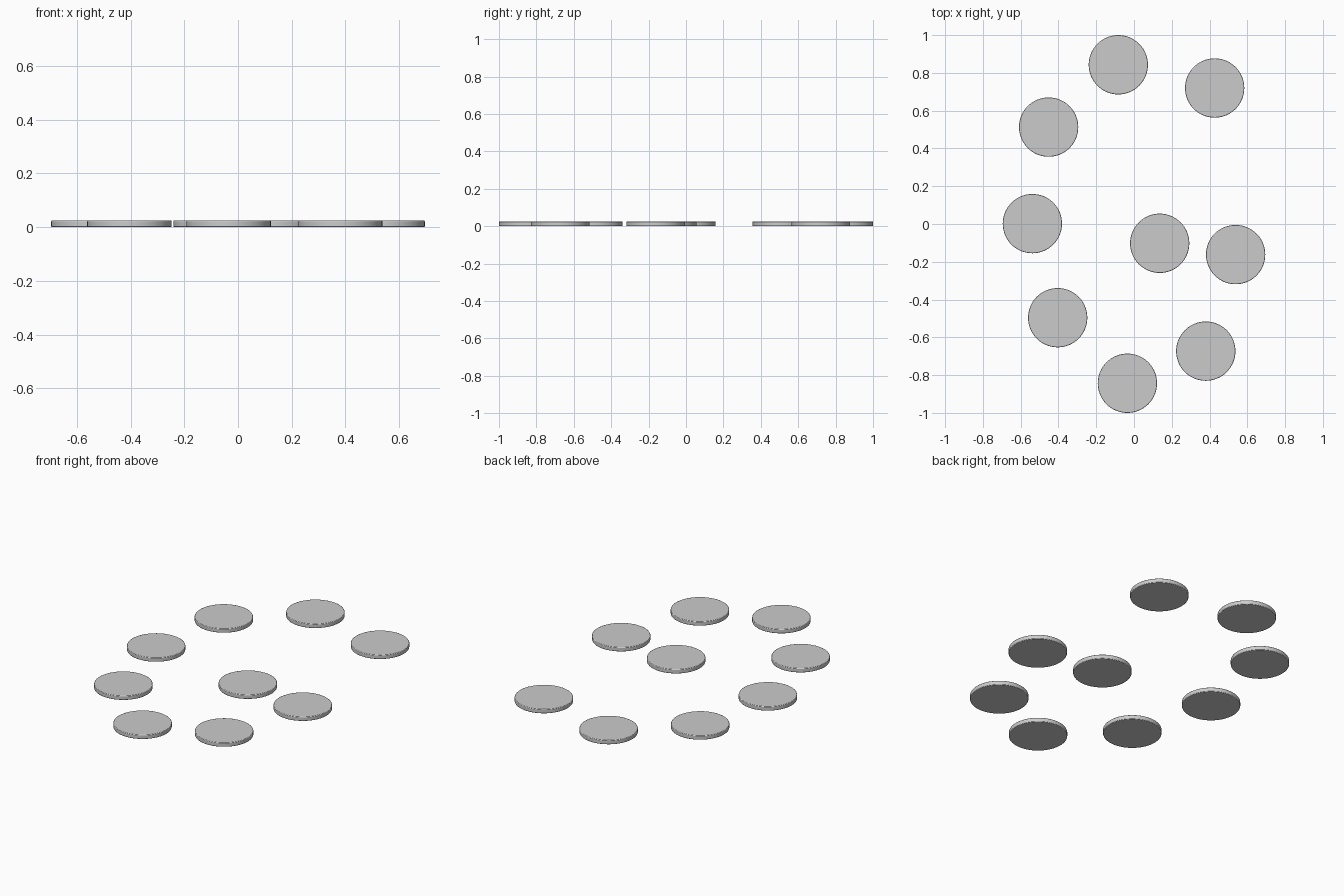
import bpy

if "Cube" in bpy.data.objects:
    bpy.data.objects.remove(bpy.data.objects["Cube"])

RADIUS, HEIGHT = 0.157, 0.025

# disc centres: ring of eight, then the one inside it
CENTRES = [(-0.083, 0.843), (0.427, 0.72), (-0.452, 0.513), (-0.538, 0.002),
           (-0.404, -0.496), (-0.035, -0.843), (0.380, -0.673),
           (0.538, -0.162), (0.136, -0.102)]


def disc(name, x, y):
    bpy.ops.mesh.primitive_cylinder_add(vertices=64, radius=RADIUS, depth=HEIGHT,
                                        location=(x, y, HEIGHT / 2))
    ob = bpy.context.object
    ob.name = name
    # softened rims
    bevel = ob.modifiers.new("rim", 'BEVEL')
    bevel.width = 0.003
    bevel.segments = 2
    bevel.limit_method = 'ANGLE'
    bevel.angle_limit = 1.0
    bpy.ops.object.shade_smooth_by_angle()


for i, (x, y) in enumerate(CENTRES):
    disc(f"flat_disc_{i + 1}", x, y)
